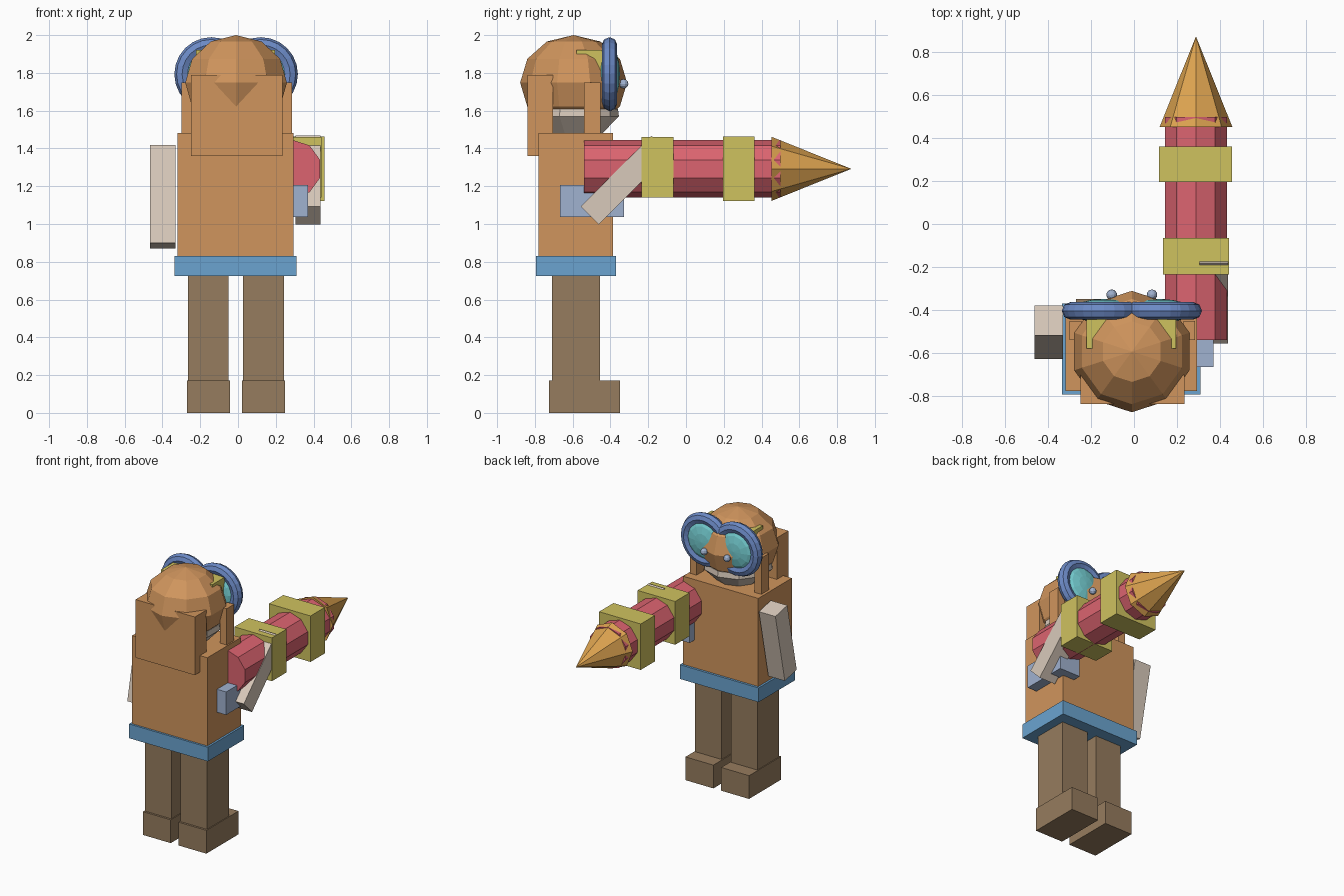
import bpy, bmesh, math
from mathutils import Matrix, Vector

if "Cube" in bpy.data.objects:
    bpy.data.objects.remove(bpy.data.objects["Cube"])


def material(name, r, g, b):
    lin = [((c / 255 + 0.055) / 1.055) ** 2.4 for c in (r, g, b)] + [1]
    m = bpy.data.materials.new(name)
    m.use_nodes = True
    m.diffuse_color = lin
    m.node_tree.nodes["Principled BSDF"].inputs["Base Color"].default_value = lin
    return m


tan = material("tan", 208, 149, 93)
brown = material("brown", 150, 124, 94)
belt_blue = material("belt blue", 107, 164, 208)
red = material("red", 220, 100, 112)
yellow = material("yellow", 207, 194, 95)
orange = material("orange", 222, 164, 80)
rim_blue = material("rim blue", 108, 138, 198)
teal = material("teal", 118, 208, 212)
cream = material("cream", 217, 202, 187)
pale_blue = material("pale blue", 160, 178, 208)


def finish(name, bm, mat):
    bmesh.ops.recalc_face_normals(bm, faces=bm.faces)
    mesh = bpy.data.meshes.new(name)
    bm.to_mesh(mesh)
    bm.free()
    mesh.materials.append(mat)
    ob = bpy.data.objects.new(name, mesh)
    bpy.context.collection.objects.link(ob)
    return ob


def box(name, mat, xs, ys, zs, tilt=0):
    """Block from its extents, then tilted about its own x axis."""
    spans = (xs, ys, zs)
    centre = Vector([(a + b) / 2 for a, b in spans])
    size = Vector([b - a for a, b in spans])
    bm = bmesh.new()
    bmesh.ops.create_cube(bm, size=1, matrix=Matrix.Diagonal(size).to_4x4())
    ob = finish(name, bm, mat)
    ob.location = centre
    ob.rotation_euler.x = math.radians(tilt)
    return ob


def lathe(name, mat, profile, axis, sides, location):
    """Spin (radius, height) points about the y or z axis."""
    bm = bmesh.new()
    vs = [bm.verts.new((0, r, h) if axis == "z" else (0, h, r)) for r, h in profile]
    edges = [bm.edges.new(pair) for pair in zip(vs, vs[1:])]
    bmesh.ops.spin(bm, geom=vs + edges, cent=(0, 0, 0), steps=sides, angle=math.tau,
                   axis=(0, 0, 1) if axis == "z" else (0, 1, 0))
    bmesh.ops.remove_doubles(bm, verts=bm.verts, dist=0.0005)
    ob = finish(name, bm, mat)
    ob.location = location
    return ob


def ball_profile(radius, height, rings):
    angles = [math.pi * i / rings for i in range(rings + 1)]
    return [(radius * math.sin(a), height * math.cos(a)) for a in angles]


# Legs, feet, belt and torso
for side, x in (("right", -0.157), ("left", 0.135)):
    box(side + "_leg", brown, (x - 0.108, x + 0.108), (-0.71, -0.455), (0.1, 0.75))
    box(side + "_foot", brown, (x - 0.114, x + 0.114), (-0.725, -0.35), (0, 0.172))
box("belt", belt_blue, (-0.335, 0.31), (-0.795, -0.37), (0.725, 0.83))
box("torso", tan, (-0.32, 0.295), (-0.78, -0.387), (0.8, 1.482))

# Arms
box("right_arm", cream, (-0.465, -0.33), (-0.576, -0.434), (0.88, 1.41), -12)
box("left_arm", cream, (0.305, 0.438), (-0.39, -0.254), (0.968, 1.498), -45)

# Head, jaw and hair
cx, cy = -0.01, -0.595
lathe("head", tan, ball_profile(0.283, 0.252, 6), "z", 10, (cx, cy, 1.748))
lathe("jaw", cream, [(0, 1.61), (0.235, 1.61), (0.24, 1.57), (0.15, 1.478), (0, 1.478)],
      "z", 10, (cx, cy, 0))
box("back_hair", tan, (-0.25, 0.235), (-0.84, -0.705), (1.36, 1.79))
box("right_side_hair", tan, (-0.3, -0.245), (-0.54, -0.452), (1.45, 1.75))
box("left_side_hair", tan, (0.23, 0.285), (-0.54, -0.452), (1.45, 1.75))

# Goggles and eyes
box("goggle_strap", yellow, (-0.222, 0.196), (-0.58, -0.43), (1.78, 1.92))
for side, s in (("right", -1), ("left", 1)):
    centre = (cx + s * 0.131, -0.405, 1.793)
    bpy.ops.mesh.primitive_torus_add(location=centre, rotation=(math.pi / 2, 0, 0),
                                     major_segments=24, minor_segments=8,
                                     major_radius=0.155, minor_radius=0.041)
    rim = bpy.context.object
    rim.name = side + "_goggle_rim"
    rim.data.materials.append(rim_blue)
    lathe(side + "_lens", teal, ball_profile(0.155, 0.055, 8), "y", 12, centre)
    lathe(side + "_eye", pale_blue, ball_profile(0.025, 0.025, 6), "z", 10,
          (cx + s * 0.094, -0.33, 1.742))

# Drill weapon: barrel, tip, clamps and grip
dx, dz = 0.289, 1.292
lathe("barrel", red, [(0, -0.54), (0.153, -0.54), (0.153, 0.5), (0, 0.5)],
      "y", 10, (dx, 0, dz))
lathe("drill_tip", orange, [(0, 0.452), (0.17, 0.452), (0, 0.875)], "y", 8, (dx, 0, dz))
box("rear_clamp", yellow, (0.135, 0.442), (-0.235, -0.066), (1.14, 1.46))
box("front_clamp", yellow, (0.117, 0.457), (0.195, 0.362), (1.122, 1.462))
box("grip", pale_blue, (0.2, 0.37), (-0.667, -0.328), (1.036, 1.206))
